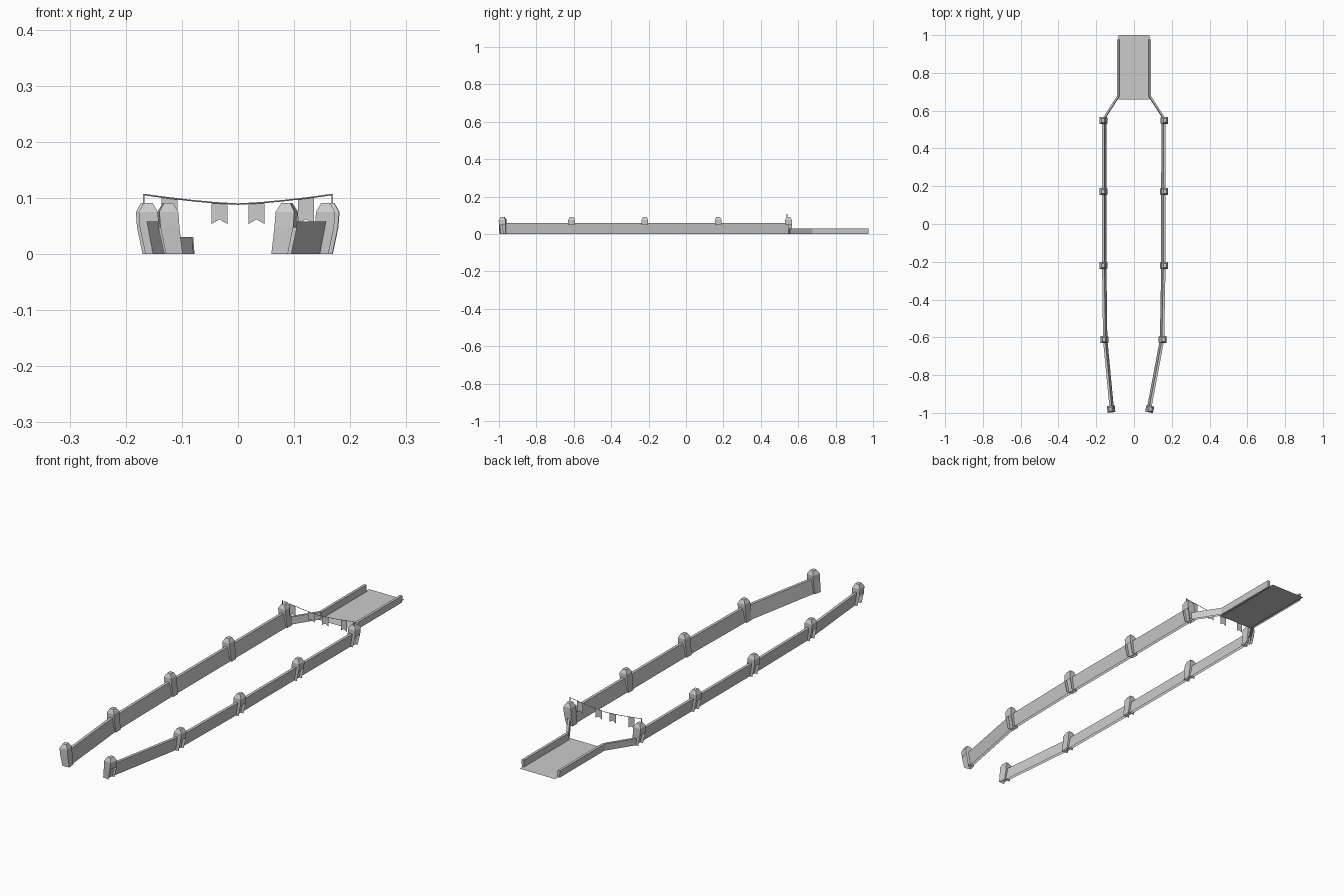
import bpy
from mathutils import Vector

if "Cube" in bpy.data.objects:
    bpy.data.objects.remove(bpy.data.objects["Cube"])


def mesh(name, verts, faces):
    me = bpy.data.meshes.new(name)
    me.from_pydata([tuple(v) for v in verts], [], faces)
    me.update()
    ob = bpy.data.objects.new(name, me)
    bpy.context.collection.objects.link(ob)
    return ob


def wall(name, a, b, side, h, lean, thick):
    """Open-bottomed wall from a to b, leaning outwards at the top."""
    a, b = Vector((*a, 0)), Vector((*b, 0))
    d = (b - a).normalized()
    out = Vector((d.y, -d.x, 0)) * side
    profile = [(-thick / 2 - lean, 0), (-thick / 2, h), (thick / 2, h), (thick / 2 - lean, 0)]
    verts = [p + out * o + Vector((0, 0, z)) for p in (a, b) for o, z in profile]
    faces = [(i, i + 1, i + 5, i + 4) for i in range(3)] + [(0, 1, 2, 3), (4, 5, 6, 7)]
    return mesh(name, verts, faces)


def pillar(name, x, y, side, yaw):
    """Square leaning post with a tapered cap; lower outer side is open."""
    out = Vector((side, -yaw, 0)).normalized()
    along = Vector((-out.y, out.x, 0))
    # ring: height, outward shift, half depth, half width
    rings = [(0, -.008, .015, .016), (.047, 0, .017, .018),
             (.075, .002, .017, .018), (.091, .002, .008, .010)]
    verts = []
    for z, s, hx, hy in rings:
        for u, v in ((-1, -1), (1, -1), (1, 1), (-1, 1)):
            verts.append(Vector((x, y, z)) + out * (s + u * hx) + along * (v * hy))
    faces = []
    for r in range(3):
        for k in range(4):
            if r == 0 and k == 1:
                continue
            n = (k + 1) % 4
            faces.append((r * 4 + k, r * 4 + n, r * 4 + 4 + n, r * 4 + 4 + k))
    faces.append((12, 13, 14, 15))
    return mesh(name, verts, faces)


# side walls and pillars, with the front ends turned inwards
ys = [-.98, -.612, -.22, .172, .548]
rows = {-1: [-.123, -.158, -.163, -.163, -.163], 1: [.085, .154, .161, .161, .162]}
for side, xs in rows.items():
    tag = "left" if side < 0 else "right"
    for i, (x, y) in enumerate(zip(xs, ys)):
        yaw = (.1 if side < 0 else .19) if i == 0 else 0
        pillar(f"{tag}_pillar_{i}", x, y, side, yaw)
    for i in range(4):
        a, b = (xs[i], ys[i]), (xs[i + 1], ys[i + 1])
        wall(f"{tag}_wall_{i}", a, b, side, .058, .011, .012)
    # narrow exit walls and ramp rails
    wall(f"{tag}_funnel_wall", (side * .163, .555), (side * .086, .675), side, .03, .003, .010)
    wall(f"{tag}_ramp_rail", (side * .085, .675), (side * .085, .977), side, .03, .002, .011)
    # flag post
    bpy.ops.mesh.primitive_cube_add(size=1, location=(side * .168, .54, .097))
    post = bpy.context.object
    post.name = f"{tag}_flag_post"
    post.scale = (.003, .003, .02)

# ramp floor
mesh("ramp_floor", [(-.083, .66, .002), (.083, .66, .002), (.083, 1, .002), (-.083, 1, .002)],
     [(0, 1, 2, 3)])


def rope_z(x):
    return .089 + .017 * (abs(x) / .168) ** 1.4


# sagging rope
cu = bpy.data.curves.new("bunting_rope", "CURVE")
cu.dimensions = "3D"
cu.bevel_depth = .0013
cu.bevel_resolution = 0
sp = cu.splines.new("POLY")
sp.points.add(8)
for i, p in enumerate(sp.points):
    x = -.168 + .042 * i
    p.co = (x, .54, rope_z(x), 1)
bpy.context.collection.objects.link(bpy.data.objects.new("bunting_rope", cu))

# swallow-tailed flags
for i, x in enumerate((-.122, -.033, .033, .121)):
    w, zl, zr = .0145, rope_z(x - .0145), rope_z(x + .0145)
    mesh(f"flag_{i}", [(x - w, .54, zl), (x + w, .54, zr), (x + w, .54, .053),
                       (x, .54, .062), (x - w, .54, .053)],
         [(0, 1, 2, 3, 4)])
